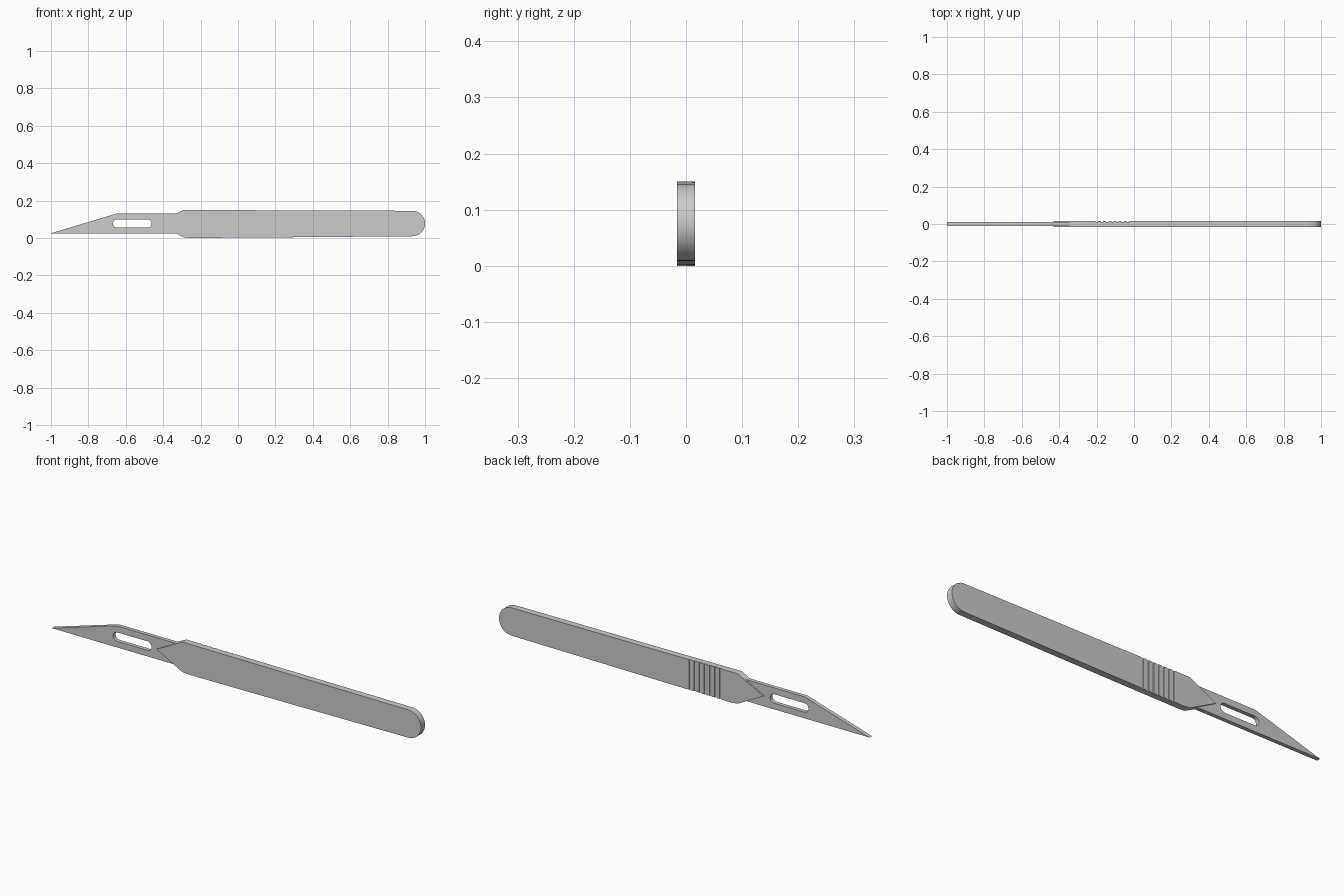
import bpy, bmesh, math

if "Cube" in bpy.data.objects:
    bpy.data.objects.remove(bpy.data.objects["Cube"])


def prism(name, outline, half, y=0.0):
    """Extrude an (x, z) outline along y, centred on y."""
    bm = bmesh.new()
    face = bm.faces.new([bm.verts.new((x, y - half, z)) for x, z in outline])
    ext = bmesh.ops.extrude_face_region(bm, geom=[face])
    verts = [e for e in ext["geom"] if isinstance(e, bmesh.types.BMVert)]
    bmesh.ops.translate(bm, vec=(0, 2 * half, 0), verts=verts)
    bmesh.ops.recalc_face_normals(bm, faces=bm.faces[:])
    mesh = bpy.data.meshes.new(name)
    bm.to_mesh(mesh)
    bm.free()
    obj = bpy.data.objects.new(name, mesh)
    bpy.context.collection.objects.link(obj)
    return obj


def cut(obj, cutter):
    """Subtract the cutter, apply the result and remove the cutter."""
    cutter.hide_render = True
    mod = obj.modifiers.new("cut", 'BOOLEAN')
    mod.operation = 'DIFFERENCE'
    mod.solver = 'EXACT'
    mod.object = cutter
    bpy.context.view_layer.objects.active = obj
    bpy.ops.object.modifier_apply(modifier=mod.name)
    bpy.data.objects.remove(cutter)


def arc(cx, cz, r, start, end, steps):
    angles = [math.radians(start + (end - start) * i / steps) for i in range(steps + 1)]
    return [(cx + r * math.cos(a), cz + r * math.sin(a)) for a in angles]


def smooth(obj):
    bpy.ops.object.select_all(action='DESELECT')
    obj.select_set(True)
    bpy.context.view_layer.objects.active = obj
    bpy.ops.object.shade_smooth_by_angle(angle=math.radians(30))


# Handle: pointed nose, slight taper, rounded butt
handle = prism("handle", [(-0.43, 0.077), (-0.29, 0.003), (-0.26, 0.0), (0.1, 0.002)]
               + arc(0.932, 0.077, 0.068, -90, 90, 20)
               + [(0.1, 0.148), (-0.26, 0.15), (-0.29, 0.15)], 0.016)

# Grip grooves across the back face
for i in range(7):
    x = -0.198 + i * 0.0275
    cut(handle, prism("groove_cutter",
                      [(x - 0.006, -0.05), (x + 0.006, -0.05),
                       (x + 0.006, 0.2), (x - 0.006, 0.2)], 0.004, 0.016))
smooth(handle)

# Blade: straight lower edge, slanted point, tang running into the handle
blade = prism("blade", [(-1.0, 0.025), (-0.31, 0.025), (-0.31, 0.13), (-0.65, 0.13)], 0.0095)

# Long slot with rounded ends
slot = arc(-0.483, 0.077, 0.022, -90, 90, 8) + arc(-0.647, 0.077, 0.022, 90, 270, 8)
cut(blade, prism("slot_cutter", slot, 0.05))
smooth(blade)
